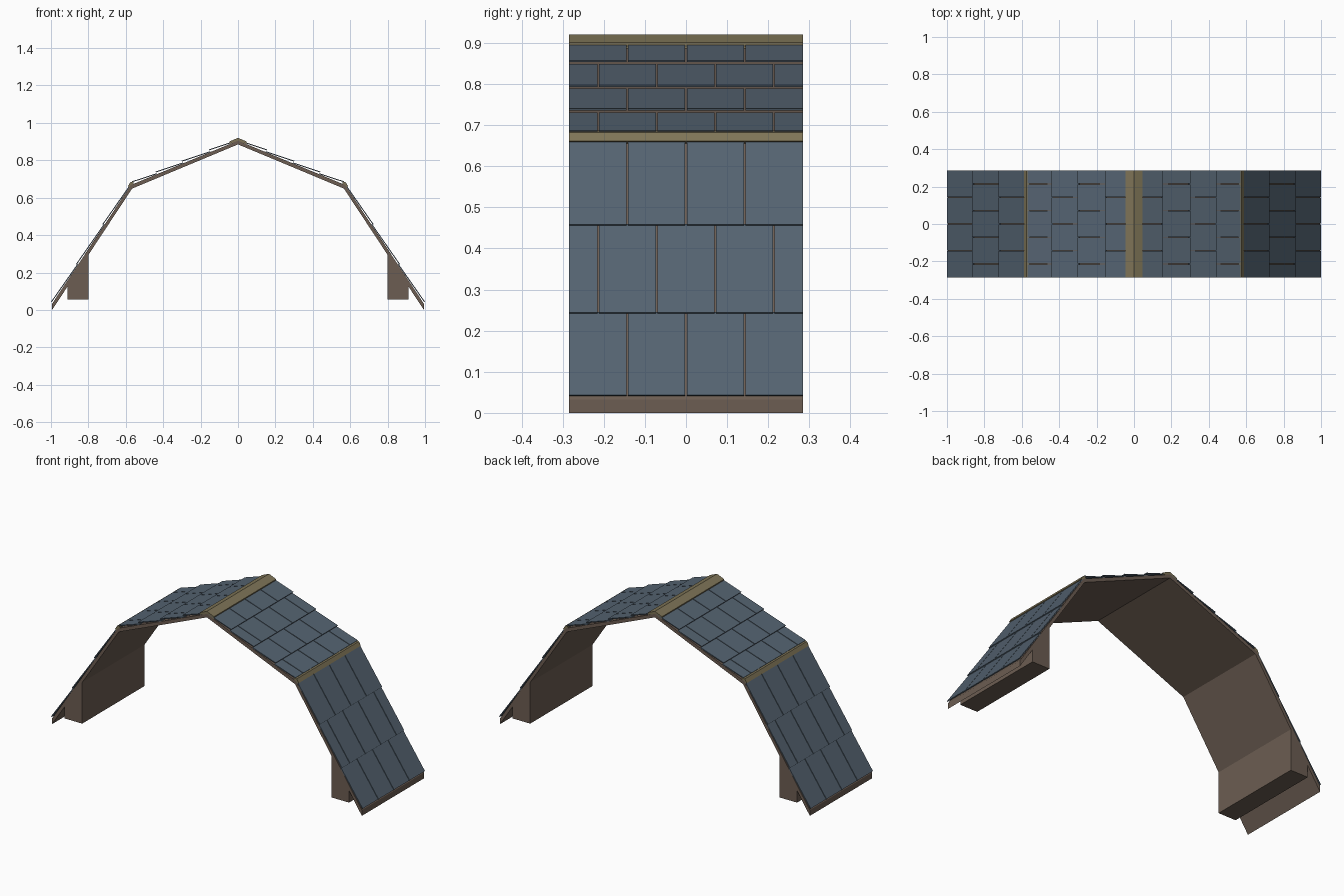
import bpy, bmesh
from mathutils import Vector

if "Cube" in bpy.data.objects:
    bpy.data.objects.remove(bpy.data.objects["Cube"])

HALF = 0.285                 # half depth of the roof along y
RIDGE, KNEE, EAVE = Vector((0, 0.905)), Vector((0.573, 0.668)), Vector((0.994, 0.033))


def material(name, rgb):
    m = bpy.data.materials.new(name)
    m.diffuse_color = (*rgb, 1)
    m.use_nodes = True
    m.node_tree.nodes["Principled BSDF"].inputs["Base Color"].default_value = m.diffuse_color
    return m


SLATE = material("slate", (0.09, 0.125, 0.165))
TIMBER = material("timber", (0.15, 0.11, 0.085))
TRIM = material("trim", (0.21, 0.175, 0.095))


def prism(bm, profile, y0, y1):
    """Extrude a closed x-z outline from y0 to y1."""
    front = [bm.verts.new((x, y0, z)) for x, z in profile]
    back = [bm.verts.new((x, y1, z)) for x, z in profile]
    n = len(profile)
    bm.faces.new(front)
    bm.faces.new(back[::-1])
    for i in range(n):
        j = (i + 1) % n
        bm.faces.new((front[j], front[i], back[i], back[j]))


def finish(bm, name, mat):
    bmesh.ops.recalc_face_normals(bm, faces=bm.faces)
    me = bpy.data.meshes.new(name)
    bm.to_mesh(me)
    bm.free()
    me.materials.append(mat)
    ob = bpy.data.objects.new(name, me)
    bpy.context.collection.objects.link(ob)
    return ob


def symmetric(half):
    """Mirror an open half outline that starts and ends on x = 0."""
    return half + [(-x, z) for x, z in half[-2:0:-1]]


def extruded(name, profile, mat):
    bm = bmesh.new()
    prism(bm, profile, -HALF, HALF)
    return finish(bm, name, mat)


def shingles(name, side, top, bottom, ends, lift, thick, first_offset):
    """Tilted rows on one slope; ends = x of each row's lower edge, lowest first."""
    slope = (bottom - top).normalized()
    normal = Vector((-slope.y, slope.x))
    at_x = lambda x: top + slope * ((x - top.x) / slope.x)
    pitch = HALF / 2
    bm = bmesh.new()
    for r, x_low in enumerate(ends):
        x_up = ends[r + 1] - 0.003 if r + 1 < len(ends) else top.x + 0.004
        a, b = at_x(x_up), at_x(x_low)
        outline = [a, b + normal * lift, b + normal * (lift + thick), a + normal * thick]
        outline = [(side * p.x, p.y) for p in outline]
        if (r + first_offset) % 2:
            cuts = [-HALF] + [(i - 1.5) * pitch for i in range(4)] + [HALF]
        else:
            cuts = [(i - 2) * pitch for i in range(5)]
        for y0, y1 in zip(cuts, cuts[1:]):
            g0 = 0 if y0 == cuts[0] else 0.002
            g1 = 0 if y1 == cuts[-1] else 0.002
            prism(bm, outline, y0 + g0, y1 - g1)
    return finish(bm, name, SLATE)


# Bent roof deck, one continuous shell
outer = [tuple(RIDGE), tuple(KNEE), tuple(EAVE)]
inner = [(0.994, 0.0), (0.566, 0.649), (0, 0.885)]
left = [(-x, z) for x, z in inner[:2]][::-1] + [(-x, z) for x, z in outer[:0:-1]]
extruded("roof_deck", outer + inner + left, TIMBER)

# Ridge cap
extruded("ridge_cap", symmetric([(0, 0.92), (0.045, 0.901), (0.045, 0.887), (0, 0.904)]
                                )[:3] + [(0, 0.904), (-0.045, 0.887), (-0.045, 0.901)], TRIM)

for side, label in ((1, "right"), (-1, "left")):
    # Support wall under the lower slope
    wall = [(0.80, 0.055), (0.912, 0.055), (0.912, 0.13), (0.80, 0.30)]
    extruded(label + "_wall", [(side * x, z) for x, z in wall], TIMBER)
    # Trim over the bend in the roof
    cap = [(0.558, 0.672), (0.560, 0.687), (0.576, 0.682), (0.589, 0.661),
           (0.580, 0.655), (0.573, 0.667)]
    extruded(label + "_knee_cap", [(side * x, z) for x, z in cap], TRIM)
    # Shingle rows
    shingles(label + "_upper_shingles", side, RIDGE, KNEE,
             [0.562, 0.435, 0.295, 0.15], 0.011, 0.005, 1)
    shingles(label + "_lower_shingles", side, KNEE, EAVE,
             [0.991, 0.858, 0.716], 0.006, 0.005, 0)
